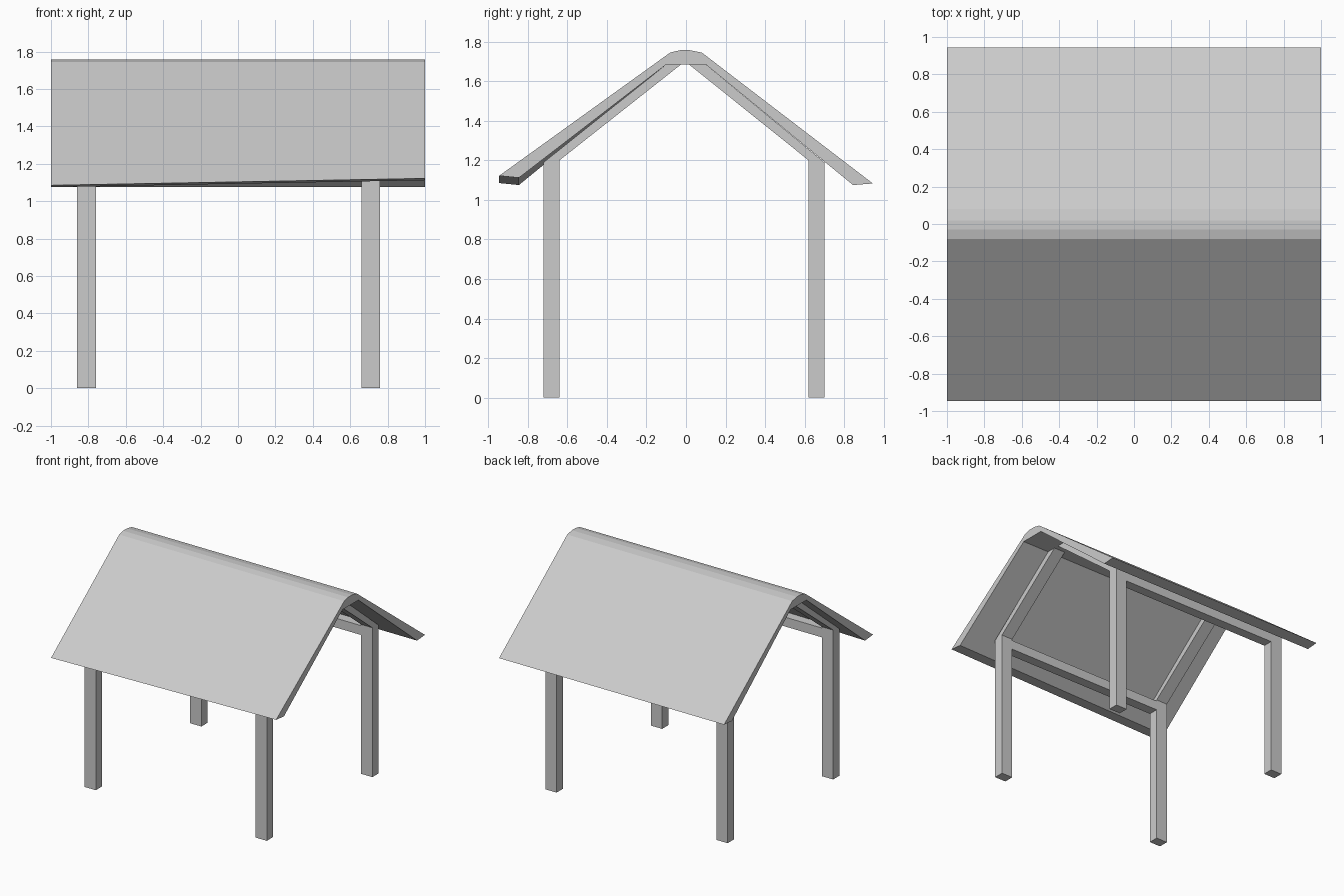
import bpy, bmesh

if "Cube" in bpy.data.objects:
    bpy.data.objects.remove(bpy.data.objects["Cube"])

def prism(name, profile, x0, x1):
    """Extrude a (y, z) profile along x."""
    bm = bmesh.new()
    a = [bm.verts.new((x0, y, z)) for y, z in profile]
    b = [bm.verts.new((x1, y, z)) for y, z in profile]
    n = len(profile)
    bm.faces.new(a)
    bm.faces.new(b[::-1])
    for i in range(n):
        j = (i + 1) % n
        bm.faces.new((a[i], b[i], b[j], a[j]))
    bmesh.ops.recalc_face_normals(bm, faces=bm.faces[:])
    me = bpy.data.meshes.new(name)
    bm.to_mesh(me)
    bm.free()
    ob = bpy.data.objects.new(name, me)
    bpy.context.collection.objects.link(ob)
    return ob

def rect(y0, y1, z0, z1):
    return [(y0, z0), (y1, z0), (y1, z1), (y0, z1)]

# Roof slab with a softened ridge
roof = prism("roof", [(-0.945, 1.085), (-0.08, 1.745), (-0.03, 1.757), (0.02, 1.757),
                      (0.08, 1.745), (0.945, 1.083), (0.845, 1.075), (0.1, 1.685),
                      (-0.1, 1.685), (-0.845, 1.075)], -1, 1)
# The front eave lifts slightly at its right end
for v in roof.data.vertices:
    if v.co.x > 0 and v.co.y < -0.8:
        v.co.z += 0.037

post_x = {"left": (-0.86, -0.76), "right": (0.66, 0.76)}
# outer y, inner y, rafter top inner y, rafter top outer y
sides = {"front": (-0.72, -0.64, -0.025, -0.1), "back": (0.70, 0.62, 0.015, 0.1)}

for side, (yo, yi, ti, to) in sides.items():
    # Posts and rafters at each end
    for end, (x0, x1) in post_x.items():
        prism(f"{side}_{end}_post", [(yo, 0), (yi, 0), (yi, 1.2), (yo, 1.19)], x0, x1)
        prism(f"{side}_{end}_rafter",
              [(yo, 1.19), (yi, 1.2), (ti, 1.685), (to, 1.685)], x0, x1)
    # Eave beam joining the posts
    prism(f"{side}_beam", rect(yo, yi, 1.115, 1.19), -0.76, 0.66)
